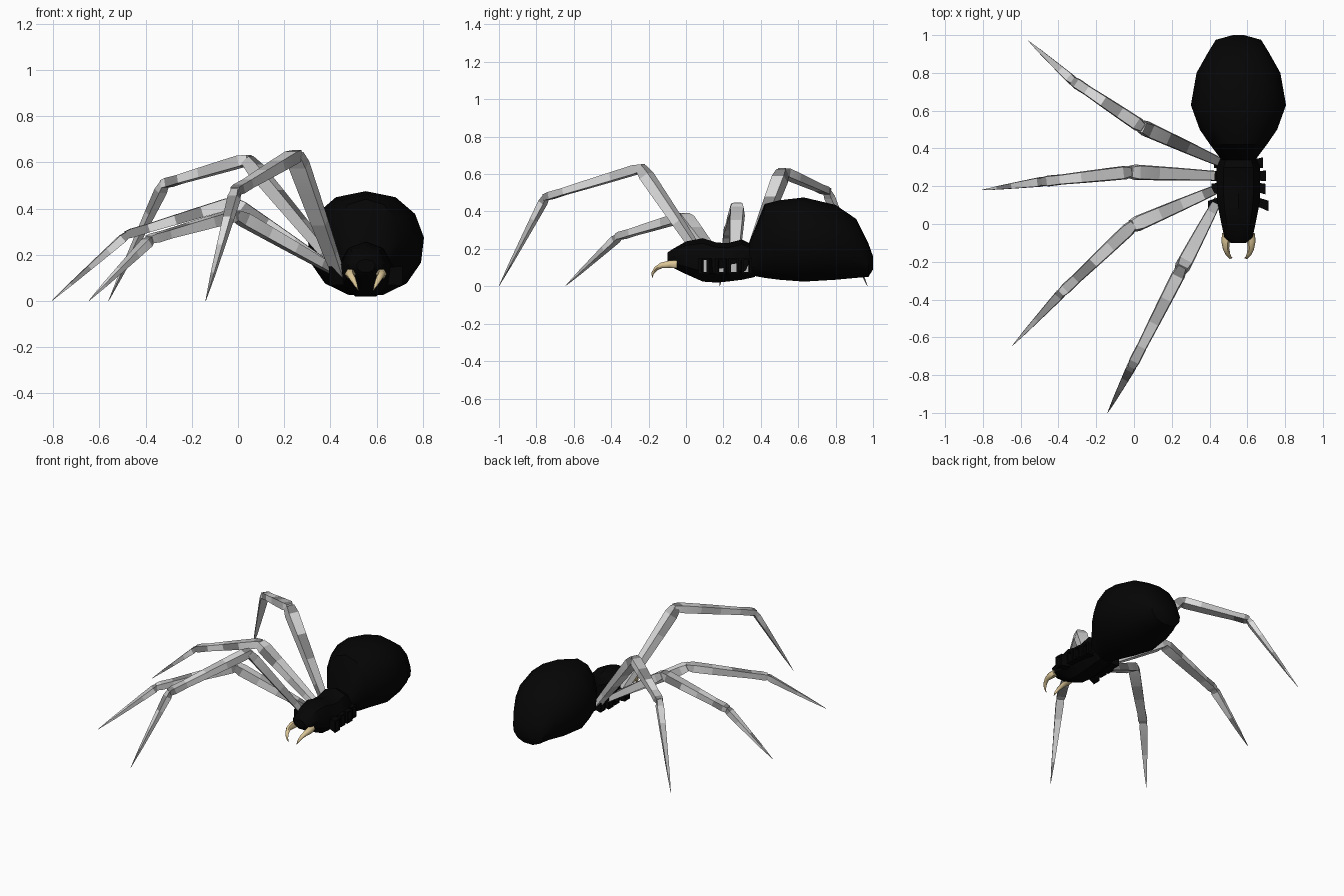
import bpy, bmesh, math, random
from mathutils import Vector

random.seed(7)
if "Cube" in bpy.data.objects:
    bpy.data.objects.remove(bpy.data.objects["Cube"])


def material(name, rgb):
    m = bpy.data.materials.new(name)
    m.use_nodes = True
    m.diffuse_color = (*rgb, 1)
    bsdf = m.node_tree.nodes["Principled BSDF"]
    bsdf.inputs["Base Color"].default_value = (*rgb, 1)
    bsdf.inputs["Roughness"].default_value = 0.8
    return m


BLACK = material("body black", (0.0015, 0.0015, 0.0015))
LIGHT = material("pale grey", (0.74, 0.74, 0.74))
MID = material("mid grey", (0.52, 0.52, 0.52))
DARK = material("dark grey", (0.25, 0.25, 0.25))
TAN = material("fang tan", (0.72, 0.57, 0.31))
CX = 0.553      # body axis


def finish(name, bm, mats, angle=35):
    bmesh.ops.recalc_face_normals(bm, faces=bm.faces)
    me = bpy.data.meshes.new(name)
    bm.to_mesh(me)
    bm.free()
    for m in mats:
        me.materials.append(m)
    ob = bpy.data.objects.new(name, me)
    bpy.context.collection.objects.link(ob)
    bpy.ops.object.select_all(action='DESELECT')
    ob.select_set(True)
    bpy.context.view_layer.objects.active = ob
    bpy.ops.object.shade_smooth_by_angle(angle=math.radians(angle))
    return ob


def loft(bm, rings, pick=None):
    """Skin a list of point rings; pick(row) chooses a material slot."""
    rows = [[bm.verts.new(p) for p in ring] for ring in rings]
    n = len(rows[0])
    for r, (a, b) in enumerate(zip(rows, rows[1:])):
        for i in range(n):
            j = (i + 1) % n
            f = bm.faces.new((a[i], a[j], b[j], b[i]))
            if pick:
                f.material_index = pick(r)
    bm.faces.new(rows[0])
    bm.faces.new(rows[-1])


def body(name, sections, sides):
    """Loft along y from (y, half width, bottom, top) sections."""
    turns = [2 * math.pi * i / sides for i in range(sides)]
    unit = [(math.copysign(abs(math.sin(t)) ** 0.88, math.sin(t)), math.cos(t)) for t in turns]
    wide = max(u[0] for u in unit)
    low = min(u[1] for u in unit)
    rings = [[Vector((CX + w * s / wide, y, z0 + (z1 - z0) * (c - low) / (1 - low)))
              for s, c in unit] for y, w, z0, z1 in sections]
    bm = bmesh.new()
    loft(bm, rings)
    return finish(name, bm, [BLACK])


body("abdomen", [(0.34, 0.09, 0.06, 0.24), (0.42, 0.15, 0.045, 0.44),
                 (0.50, 0.205, 0.035, 0.46), (0.63, 0.252, 0.025, 0.475),
                 (0.80, 0.222, 0.035, 0.435), (0.91, 0.16, 0.045, 0.36),
                 (0.975, 0.12, 0.05, 0.23), (1.0, 0.03, 0.09, 0.16)], 13)
body("head_and_thorax", [(-0.10, 0.04, 0.125, 0.18), (-0.07, 0.075, 0.10, 0.20),
                         (0.0, 0.09, 0.065, 0.24), (0.09, 0.108, 0.025, 0.257),
                         (0.16, 0.115, 0.02, 0.235), (0.22, 0.115, 0.025, 0.23),
                         (0.30, 0.115, 0.035, 0.25), (0.37, 0.085, 0.05, 0.215)], 9)

# Hollow leg sockets along both sides, grey at the bottom of each hole:
# (y at the rim, reach, backward lean towards the body)
SOCKETS = [(0.095, 0.16, 0.06), (0.185, 0.142, 0.03), (0.255, 0.145, 0), (0.325, 0.13, -0.02)]
for side, label in ((1, "left"), (-1, "right")):
    for k, (y, reach, lean) in enumerate(SOCKETS):

        def square(d, hy, hz):
            mid_y = y + lean * (1 - d / reach)
            return [Vector((CX + side * d, mid_y + a * hy, 0.108 + b * hz))
                    for a, b in ((-1, -1), (1, -1), (1, 1), (-1, 1))]

        bm = bmesh.new()
        loft(bm, [square(0.04, 0.022, 0.035), square(reach - 0.03, 0.026, 0.04),
                  square(reach, 0.028, 0.042), square(reach, 0.015, 0.032),
                  square(reach - 0.035, 0.015, 0.032)])
        bm.faces.ensure_lookup_table()
        bm.faces[-1].material_index = 1
        finish(f"{label}_socket_{k + 1}", bm, [BLACK, MID])


# Jointed legs: flat-topped thigh, shin and pointed foot
def segment(bm, a, b, stations):
    d = (b - a).normalized()
    across = d.cross(Vector((0, 0, 1))).normalized()
    up = across.cross(d)
    rings = []
    for t, r in stations:
        c = a.lerp(b, t)
        rings.append([c + across * r * s + up * r * h
                      for s, h in ((-1, -0.6), (1, -0.6), (0.85, 0.75), (-0.85, 0.75))])

    def shade(row):
        t = (stations[row][0] + stations[row + 1][0]) / 2
        joint = abs(t - 0.5) > 0.36
        return random.choices((0, 1, 2), (2, 4, 3) if joint else (5, 5, 1))[0]

    loft(bm, rings, shade)


THIGH = [(0, 0.024), (0.2, 0.029), (0.45, 0.034), (0.7, 0.038), (0.92, 0.041), (1.0, 0.032)]
SHIN = [(-0.03, 0.025), (0.06, 0.036), (0.3, 0.034), (0.55, 0.031), (0.8, 0.027),
        (0.95, 0.029), (1.01, 0.024)]
FOOT = [(-0.02, 0.018), (0.06, 0.026), (0.25, 0.022), (0.5, 0.016), (0.75, 0.01), (1.0, 0.001)]
LEGS = {
    "front_leg": [(0.44, 0.12, 0.10), (0.25, -0.24, 0.63), (-0.01, -0.75, 0.475), (-0.14, -1.0, 0.001)],
    "second_leg": [(0.45, 0.19, 0.11), (-0.01, -0.01, 0.37), (-0.38, -0.36, 0.265), (-0.645, -0.645, 0.001)],
    "third_leg": [(0.45, 0.255, 0.11), (-0.02, 0.275, 0.425), (-0.48, 0.225, 0.285), (-0.805, 0.18, 0.001)],
    "rear_leg": [(0.46, 0.325, 0.11), (0.04, 0.515, 0.61), (-0.32, 0.755, 0.505), (-0.56, 0.97, 0.001)],
}
for name, joints in LEGS.items():
    pts = [Vector(p) for p in joints]
    bm = bmesh.new()
    for a, b, shape in zip(pts, pts[1:], (THIGH, SHIN, FOOT)):
        segment(bm, a, b, shape)
    finish(name, bm, [LIGHT, MID, DARK], 40)

# Curved fangs, mirrored about the body axis
PATH = [(0.063, -0.05, 0.118, 0.023), (0.068, -0.09, 0.117, 0.023), (0.066, -0.13, 0.112, 0.017),
        (0.056, -0.16, 0.095, 0.013), (0.044, -0.178, 0.07, 0.008), (0.032, -0.18, 0.045, 0.001)]
for side, label in ((1, "left"), (-1, "right")):
    pts = [Vector((CX + side * x, y, z)) for x, y, z, r in PATH]
    rings = []
    for i, p in enumerate(pts):
        d = (pts[min(i + 1, len(pts) - 1)] - pts[max(i - 1, 0)]).normalized()
        u = Vector((1, 0, 0))
        u = (u - d * u.dot(d)).normalized()
        v = d.cross(u)
        rings.append([p + PATH[i][3] * (u * math.cos(math.pi * k / 3) + v * math.sin(math.pi * k / 3))
                      for k in range(6)])
    bm = bmesh.new()
    loft(bm, rings)
    finish(f"{label}_fang", bm, [TAN], 60)
